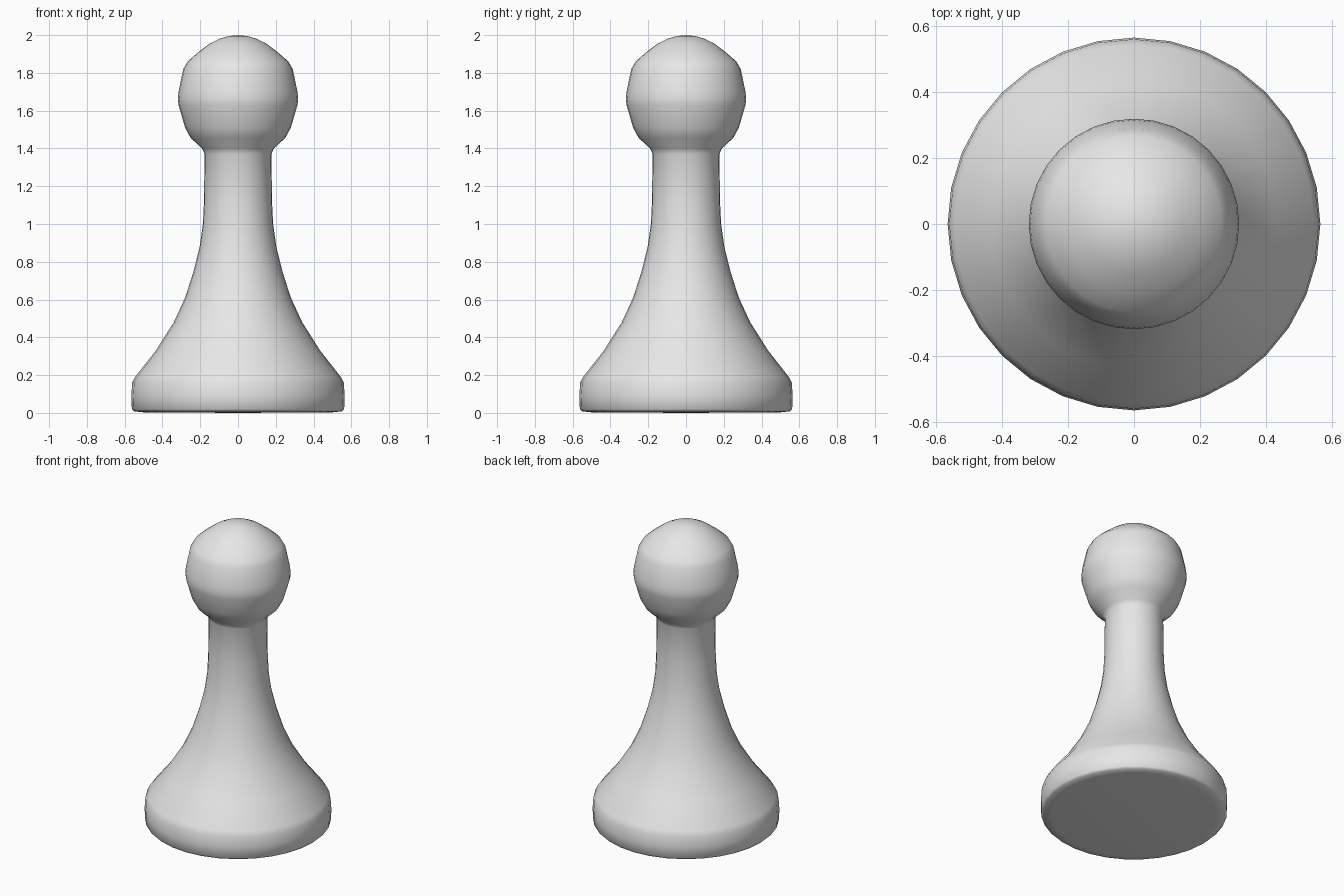
import bpy
import bmesh
import math

cube = bpy.data.objects.get("Cube")
if cube:
    bpy.data.objects.remove(cube, do_unlink=True)

SEGMENTS = 32

# Plain grey finish
grey = bpy.data.materials.new("plain_grey")
grey.use_nodes = True
colour = (0.8, 0.8, 0.8, 1)
grey.diffuse_color = colour
grey.node_tree.nodes["Principled BSDF"].inputs["Base Color"].default_value = colour

# Half outline as (radius, height), split by section
foot = [(0, 0), (0.5, 0.003), (0.55, 0.008), (0.562, 0.02), (0.565, 0.09), (0.56, 0.16)]
flare = [(0.545, 0.19), (0.435, 0.33), (0.34, 0.48), (0.28, 0.61),
         (0.235, 0.75), (0.203, 0.88), (0.186, 1.0)]
neck = [(0.18, 1.12), (0.177, 1.37), (0.19, 1.4)]
head = [(0.25, 1.455), (0.28, 1.51), (0.315, 1.63), (0.319, 1.66), (0.315, 1.7),
        (0.29, 1.82), (0.267, 1.86), (0.21, 1.91), (0.15, 1.955),
        (0.1, 1.98), (0.05, 1.995), (0, 2)]


def lathe(name, outline, material):
    """Turn a half outline around the vertical axis."""
    bm = bmesh.new()
    verts = [bm.verts.new((r, 0, z)) for r, z in outline]
    edges = [bm.edges.new(pair) for pair in zip(verts, verts[1:])]
    bmesh.ops.spin(bm, geom=verts + edges, cent=(0, 0, 0), axis=(0, 0, 1),
                   angle=math.tau, steps=SEGMENTS)
    bmesh.ops.remove_doubles(bm, verts=bm.verts[:], dist=0.0005)
    bmesh.ops.recalc_face_normals(bm, faces=bm.faces[:])
    mesh = bpy.data.meshes.new(name)
    bm.to_mesh(mesh)
    bm.free()
    mesh.materials.append(material)
    obj = bpy.data.objects.new(name, mesh)
    bpy.context.collection.objects.link(obj)
    return obj


# Turned piece: round foot, flared body, neck and ball head in one skin
pawn = lathe("pawn_body", foot + flare + neck + head, grey)
bpy.ops.object.select_all(action="DESELECT")
pawn.select_set(True)
bpy.context.view_layer.objects.active = pawn
bpy.ops.object.shade_smooth_by_angle(angle=math.radians(70))
